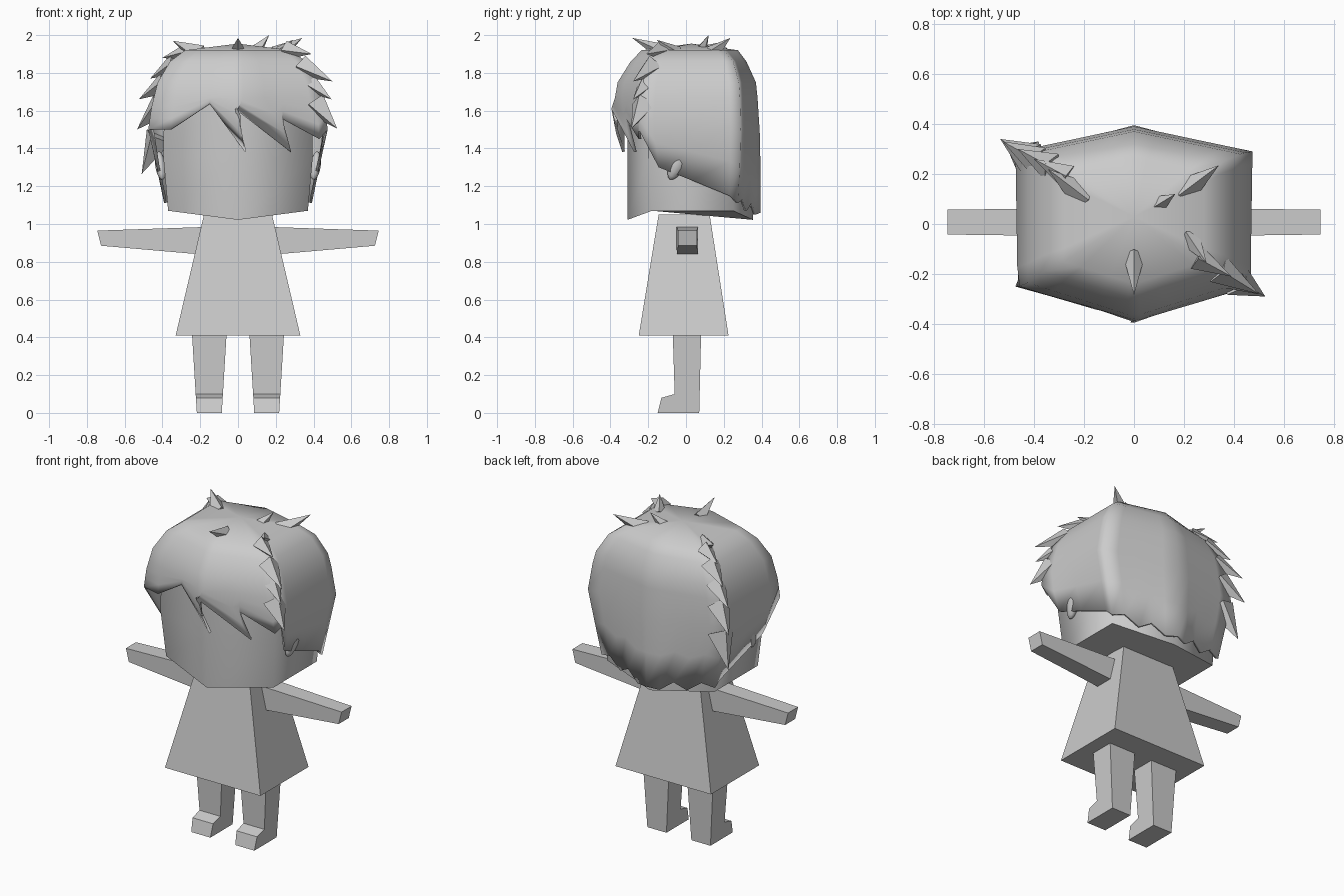
import bpy, bmesh, math
from mathutils import Vector

old = bpy.data.objects.get("Cube")
if old:
    bpy.data.objects.remove(old, do_unlink=True)

grey = bpy.data.materials.new("plain grey")
grey.use_nodes = True
grey.diffuse_color = (0.6, 0.6, 0.6, 1)
grey.node_tree.nodes["Principled BSDF"].inputs["Base Color"].default_value = (0.6, 0.6, 0.6, 1)


def finish(bm, name, smooth=0):
    bmesh.ops.recalc_face_normals(bm, faces=bm.faces)
    mesh = bpy.data.meshes.new(name)
    bm.to_mesh(mesh)
    bm.free()
    mesh.materials.append(grey)
    obj = bpy.data.objects.new(name, mesh)
    bpy.context.collection.objects.link(obj)
    if smooth:
        bpy.ops.object.select_all(action="DESELECT")
        obj.select_set(True)
        bpy.context.view_layer.objects.active = obj
        bpy.ops.object.shade_smooth_by_angle(angle=math.radians(smooth))
    return obj


def loft(name, rings, smooth=0):
    """Skin closed rings of equal length and cap both ends."""
    bm = bmesh.new()
    rows = [[bm.verts.new(p) for p in ring] for ring in rings]
    n = len(rows[0])
    for a, b in zip(rows, rows[1:]):
        for i in range(n):
            j = (i + 1) % n
            bm.faces.new((a[i], a[j], b[j], b[i]))
    bm.faces.new(rows[0])
    bm.faces.new(rows[-1])
    return finish(bm, name, smooth)


def rect(x, y0, y1, z):
    return [(-x, y0, z), (x, y0, z), (x, y1, z), (-x, y1, z)]


def hexagon(x, front, front_corner, back_corner, back, z):
    return [Vector(p) for p in ((0, front, z), (x, front_corner, z), (x, back_corner, z),
                                (0, back, z), (-x, back_corner, z), (-x, front_corner, z))]


# Dress
loft("dress", [rect(0.33, -0.25, 0.225, 0.41), rect(0.18, -0.145, 0.125, 1.05)])

# Arms and legs
for side, s in (("left", 1), ("right", -1)):
    arm = [[(s * x, y, z) for x, y, z in ((xl, -h, lo), (xl, h + 0.015, lo), (xh, h + 0.015, hi), (xh, -h, hi))]
           for xl, xh, lo, hi, h in ((0.15, 0.15, 0.835, 0.985, 0.05), (0.725, 0.745, 0.885, 0.965, 0.042))]
    loft(side + "_arm", arm)
    profile = [(0.07, 0), (-0.15, 0), (-0.13, 0.08), (-0.06, 0.10), (-0.07, 0.42), (0.08, 0.42)]
    leg = [[(s * (0.152 + k * (0.066 + 0.025 * z / 0.41)), y, z) for y, z in profile] for k in (-1, 1)]
    loft(side + "_leg", leg)

# Head with a shallow keel underneath
head = [hexagon(0.37, -0.31, -0.18, 0.25, 0.355, 1.07),
        hexagon(0.395, -0.31, -0.2, 0.25, 0.355, 1.35),
        hexagon(0.39, -0.31, -0.2, 0.25, 0.35, 1.72)]
head[0][0].z = head[0][3].z = 1.022
loft("head", head, 80)

# Hair shell: hexagonal sections from the nape to the crown
sections = [hexagon(0.375, -0.3, -0.2, 0.27, 0.395, 1.03),
            hexagon(0.43, -0.325, -0.22, 0.285, 0.395, 1.3),
            hexagon(0.475, -0.38, -0.25, 0.29, 0.39, 1.5),
            hexagon(0.46, -0.395, -0.25, 0.29, 0.385, 1.61),
            hexagon(0.425, -0.37, -0.235, 0.28, 0.37, 1.75),
            hexagon(0.36, -0.3, -0.19, 0.25, 0.32, 1.86),
            hexagon(0.28, -0.24, -0.15, 0.2, 0.275, 1.92)]


def surface(u, z):
    """Point on the shell; u counts hexagon corners from the front."""
    u %= 6
    i, f = int(u), u % 1
    ring = [sec[i].lerp(sec[(i + 1) % 6], f) for sec in sections]
    for a, b in zip(ring, ring[1:]):
        if z <= b.z:
            return a.lerp(b, (z - a.z) / (b.z - a.z))
    return ring[-1]


# Hairline columns: upper u, lower u, lower z
fringe = [(-0.75, -0.75, 1.5), (-0.33, -0.33, 1.635), (-0.06, 0.085, 1.38), (0.06, 0, 1.61),
          (0.32, 0.63, 1.38), (0.53, 0.5, 1.56), (0.85, 0.93, 1.45)]
flank = [(1, 1.5), (1.15, 1.3), (1.5, 1.23), (1.9, 1.15)]
nape = [(2, 1.11), (2.2, 1.13), (2.4, 1.07), (2.6, 1.11), (2.8, 1.05)]
half = flank + nape
columns = fringe + [(u, u, z) for u, z in half] + [(3, 3, 1.06)]
columns += [(6 - u, 6 - u, z) for u, z in reversed(half)]

bm = bmesh.new()
grid = []
for top_u, low_u, low_z in columns:
    col = [surface(low_u, low_z)]
    for k in (0.35, 0.7, 1):
        col.append(surface(low_u + (top_u - low_u) * k, low_z + (1.67 - low_z) * k))
    col += [surface(top_u, z) for z in (1.75, 1.86, 1.92)]
    grid.append([bm.verts.new(p) for p in col])
crown = bm.verts.new((0, 0.03, 1.955))
for a, b in zip(grid, grid[1:] + grid[:1]):
    for i in range(len(a) - 1):
        bm.faces.new((a[i], b[i], b[i + 1], a[i + 1]))
    bm.faces.new((a[-1], b[-1], crown))
hair = finish(bm, "hair", 80)
shell = hair.modifiers.new("thickness", "SOLIDIFY")
shell.thickness = 0.015
shell.offset = -1


# Hair tufts: slim four-sided spikes
def tufts(name, items):
    bm = bmesh.new()
    for base, tip, radius in items:
        base, tip = Vector(base), Vector(tip)
        axis = tip - base
        turn = axis.to_track_quat("Z", "Y").to_matrix().to_4x4()
        turn.translation = (base + tip) / 2
        bmesh.ops.create_cone(bm, cap_ends=True, segments=4, radius1=radius, radius2=0,
                              depth=axis.length, matrix=turn)
    finish(bm, name, 40)


tufts("crown_tufts", [((0, -0.12, 1.91), (0, -0.285, 1.985), 0.045),
                      ((-0.2, 0.11, 1.89), (-0.345, 0.22, 1.97), 0.06),
                      ((0.2, 0.13, 1.89), (0.34, 0.235, 1.985), 0.055),
                      ((0.1, 0.08, 1.92), (0.165, 0.12, 2.0), 0.035),
                      ((0.22, -0.05, 1.9), (0.29, -0.155, 1.975), 0.045)])


def corner_tufts(name, u, tips):
    tufts(name, [(surface(u, tip[2] + rise) * Vector((0.9, 0.9, 1)).x
                  + Vector((0, 0, 0.1 * (tip[2] + rise))), tip, radius) for tip, rise, radius in tips])


corner_tufts("front_corner_tufts", 1, [((0.39, -0.21, 1.9), 0.02, 0.05),
                                       ((0.5, -0.28, 1.755), 0.08, 0.06),
                                       ((0.495, -0.28, 1.66), 0.08, 0.05),
                                       ((0.525, -0.29, 1.505), 0.13, 0.07)])
corner_tufts("back_corner_tufts", 4, [((-0.4, 0.26, 1.88), 0.03, 0.05),
                                      ((-0.465, 0.3, 1.77), 0.08, 0.06),
                                      ((-0.525, 0.33, 1.66), 0.09, 0.06),
                                      ((-0.535, 0.34, 1.5), 0.13, 0.07),
                                      ((-0.51, 0.31, 1.265), 0.2, 0.08)])

# Ears: leaning ovals
for side, s in (("left", 1), ("right", -1)):
    bm = bmesh.new()
    bmesh.ops.create_uvsphere(bm, u_segments=12, v_segments=8, radius=1)
    for v in bm.verts:
        wide = 0.042 + 0.008 * v.co.z
        v.co = Vector((v.co.x * 0.028, v.co.y * wide, v.co.z * 0.082))
    ear = finish(bm, side + "_ear", 60)
    ear.location = (s * 0.41, -0.05, 1.308)
    ear.rotation_euler = (math.radians(-25), s * math.radians(8), 0)
